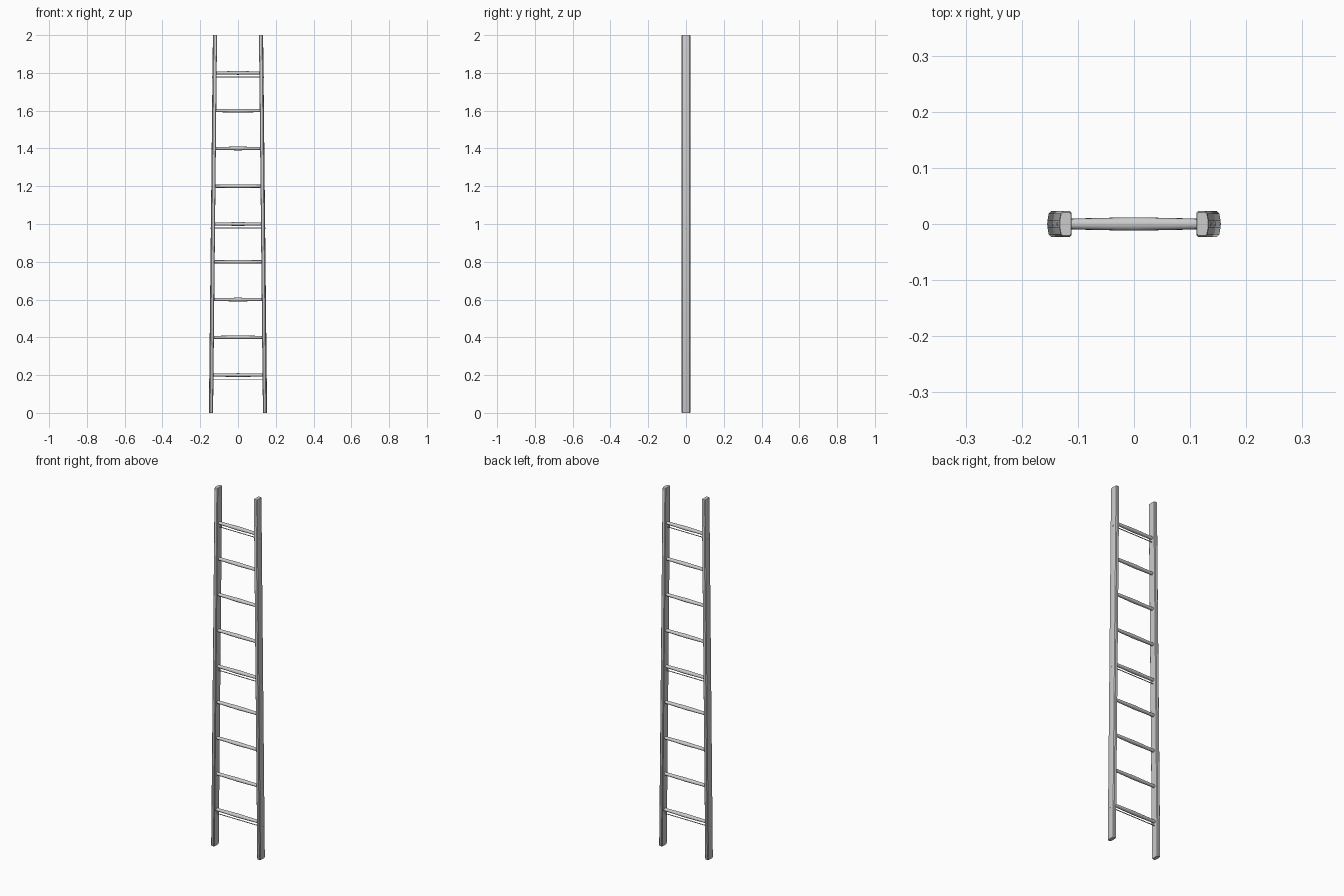
import bpy, bmesh, math

if "Cube" in bpy.data.objects:
    bpy.data.objects.remove(bpy.data.objects["Cube"])

wood = bpy.data.materials.new("light_grey")
wood.diffuse_color = (0.6, 0.6, 0.6, 1)
wood.use_nodes = True
wood.node_tree.nodes["Principled BSDF"].inputs["Base Color"].default_value = wood.diffuse_color


def loft(name, rings, angle=30):
    """Skin a list of equal-length point rings and cap both ends."""
    bm = bmesh.new()
    loops = [[bm.verts.new(p) for p in ring] for ring in rings]
    n = len(loops[0])
    for a, b in zip(loops, loops[1:]):
        for i in range(n):
            j = (i + 1) % n
            bm.faces.new((a[i], a[j], b[j], b[i]))
    bm.faces.new(loops[0][::-1])
    bm.faces.new(loops[-1])
    bmesh.ops.recalc_face_normals(bm, faces=bm.faces)
    mesh = bpy.data.meshes.new(name)
    bm.to_mesh(mesh)
    bm.free()
    mesh.materials.append(wood)
    obj = bpy.data.objects.new(name, mesh)
    bpy.context.collection.objects.link(obj)
    bpy.ops.object.select_all(action='DESELECT')
    obj.select_set(True)
    bpy.context.view_layer.objects.active = obj
    bpy.ops.object.shade_smooth_by_angle(angle=math.radians(angle))
    return obj


def inner_x(z):
    """Inner face of a side rail, leaning inwards with height."""
    return 0.132 - 0.0105 * z


def bar(name, z, reach, radii, sides):
    """Round bar along x; radii maps a fraction of the reach to (ry, rz)."""
    rings = []
    for t, ry, rz in radii:
        rings.append([(t * reach, ry * math.cos(2 * math.pi * k / sides),
                       z + rz * math.sin(2 * math.pi * k / sides))
                      for k in range(sides)])
    return loft(name, rings, 40)


# Side rails: flat inside, chamfered corners and a slightly rounded outside
section = [(0, -0.019), (0.003, -0.023), (0.016, -0.023), (0.020, -0.019),
           (0.022, -0.007), (0.022, 0.007), (0.020, 0.019), (0.016, 0.023),
           (0.003, 0.023), (0, 0.019)]
for side, label in ((-1, "left"), (1, "right")):
    rings = []
    for z, s in ((0, 0.9), (0.004, 1), (1.996, 1), (2, 0.9)):
        rings.append([(side * (inner_x(z) + 0.011 + (x - 0.011) * s), y * s, z)
                      for x, y in section])
    loft(label + "_rail", rings)

# Rungs: slim turned bars that swell in the middle
for i in range(9):
    z = 0.2 * (i + 1)
    bar(f"rung_{i + 1}", z, inner_x(z) + 0.008,
        [(-1, 0.009, 0.008), (-0.55, 0.0105, 0.0085), (0, 0.012, 0.010),
         (0.55, 0.0105, 0.0085), (1, 0.009, 0.008)], 12)

# Thin tie rods under three rungs, with small heads outside the rails
for i, z in enumerate((0.178, 0.978, 1.778)):
    end = inner_x(z) + 0.0245
    bar(f"tie_rod_{i + 1}", z, end, [(-1, 0.0022, 0.0022), (1, 0.0022, 0.0022)], 8)
    for side in (-1, 1):
        head = bar(f"rod_head_{i + 1}", z, 0.002,
                   [(-1, 0.004, 0.004), (0.3, 0.004, 0.004), (1, 0.002, 0.002)], 8)
        head.location.x = side * (end - 0.002)
        if side < 0:
            head.rotation_euler.z = math.pi
